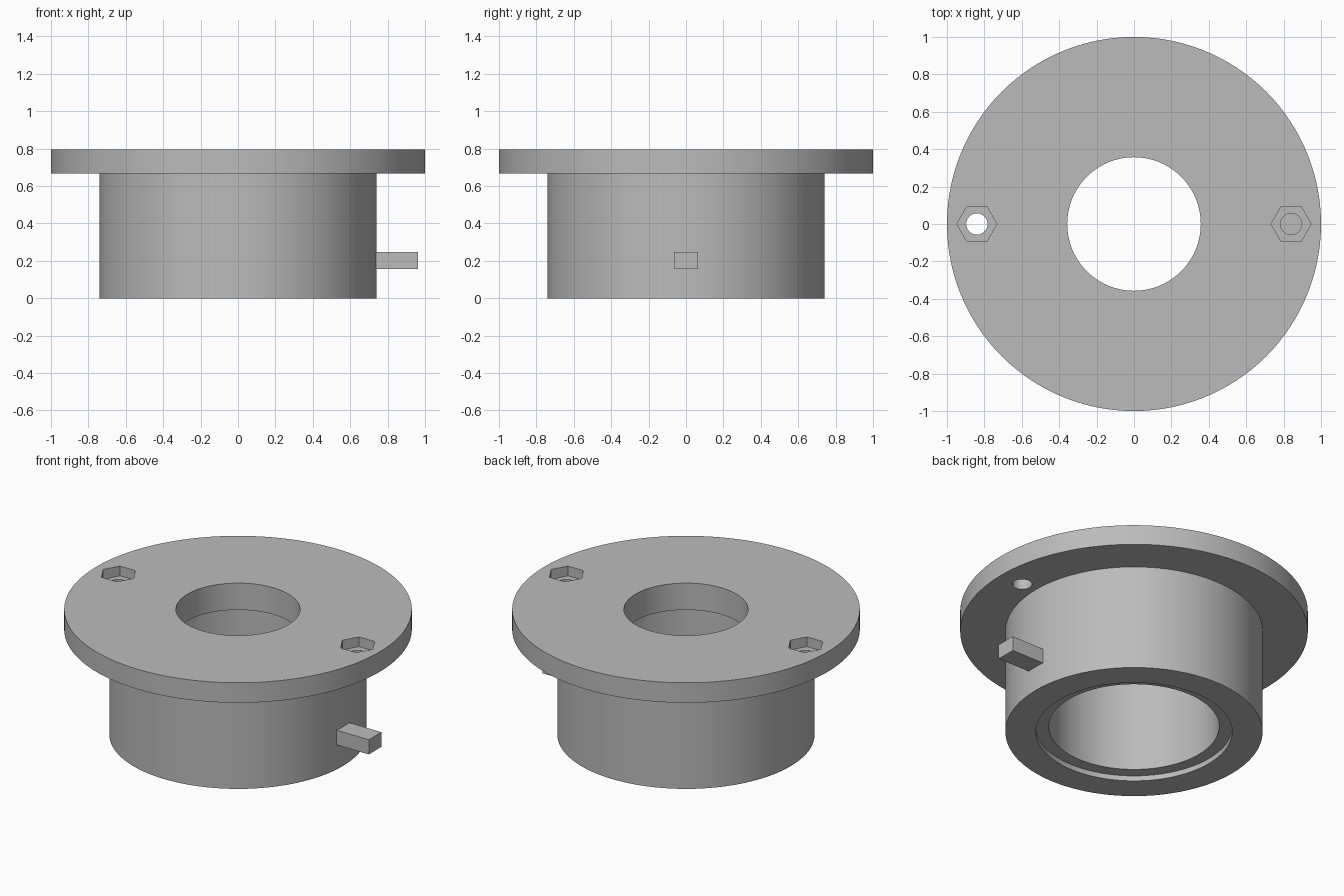
import bpy
import bmesh
import math

SEGMENTS = 120

cube = bpy.data.objects.get("Cube")
if cube:
    bpy.data.objects.remove(cube, do_unlink=True)

# Single plain grey for the whole part
grey = bpy.data.materials.new("plain_grey")
grey.use_nodes = True
colour = (0.5, 0.5, 0.5, 1)
grey.diffuse_color = colour
grey.node_tree.nodes["Principled BSDF"].inputs["Base Color"].default_value = colour


def add_object(name, bm):
    bmesh.ops.recalc_face_normals(bm, faces=bm.faces)
    mesh = bpy.data.meshes.new(name)
    bm.to_mesh(mesh)
    bm.free()
    mesh.materials.append(grey)
    obj = bpy.data.objects.new(name, mesh)
    bpy.context.collection.objects.link(obj)
    return obj


def lathe(name, profile):
    """Revolve a closed (radius, height) outline around the z axis."""
    bm = bmesh.new()
    rings = []
    for i in range(SEGMENTS):
        a = math.tau * i / SEGMENTS
        rings.append([bm.verts.new((r * math.cos(a), r * math.sin(a), z)) for r, z in profile])
    for i, ring in enumerate(rings):
        following = rings[(i + 1) % SEGMENTS]
        for j in range(len(profile)):
            k = (j + 1) % len(profile)
            bm.faces.new((ring[j], following[j], following[k], ring[k]))
    return add_object(name, bm)


def prism(name, sides, radius, x, bottom, top):
    """Upright prism with a corner pointing along x."""
    bm = bmesh.new()
    angles = [math.tau * i / sides for i in range(sides)]
    base = bm.faces.new([
        bm.verts.new((x + radius * math.cos(a), radius * math.sin(a), bottom)) for a in angles])
    raised = bmesh.ops.extrude_face_region(bm, geom=[base], use_keep_orig=True)
    lifted = [v for v in raised["geom"] if isinstance(v, bmesh.types.BMVert)]
    bmesh.ops.translate(bm, vec=(0, 0, top - bottom), verts=lifted)
    return add_object(name, bm)


def cut(target, cutter):
    cutter.hide_render = True
    mod = target.modifiers.new("cut", "BOOLEAN")
    mod.operation = "DIFFERENCE"
    mod.solver = "EXACT"
    mod.object = cutter
    bpy.context.view_layer.objects.active = target
    bpy.ops.object.modifier_apply(modifier=mod.name)
    bpy.data.objects.remove(cutter, do_unlink=True)


# Flanged sleeve: shallow recess below, wide bore, narrower top opening
body = lathe("flanged_sleeve", [
    (0.74, 0), (0.74, 0.668), (1, 0.668), (1, 0.795),
    (0.357, 0.795), (0.357, 0.625), (0.49, 0.625),
    (0.49, 0.033), (0.565, 0.033), (0.565, 0),
])

# Bolt holes with hexagonal nut pockets on both sides of the flange
for x in (-0.84, 0.84):
    cut(body, prism("bolt_hole_cutter", 48, 0.057, x, 0.6, 0.9))
    cut(body, prism("nut_pocket_cutter", 6, 0.107, x, 0.733, 0.9))

bpy.ops.object.select_all(action="DESELECT")
body.select_set(True)
bpy.context.view_layer.objects.active = body
bpy.ops.object.shade_smooth_by_angle(angle=math.radians(30))

# Square locating peg on the sleeve wall
bm = bmesh.new()
bmesh.ops.create_cube(bm, size=1)
bmesh.ops.scale(bm, vec=(0.24, 0.126, 0.093), verts=bm.verts)
bmesh.ops.translate(bm, vec=(0.843, 0, 0.202), verts=bm.verts)
add_object("locating_peg", bm)
